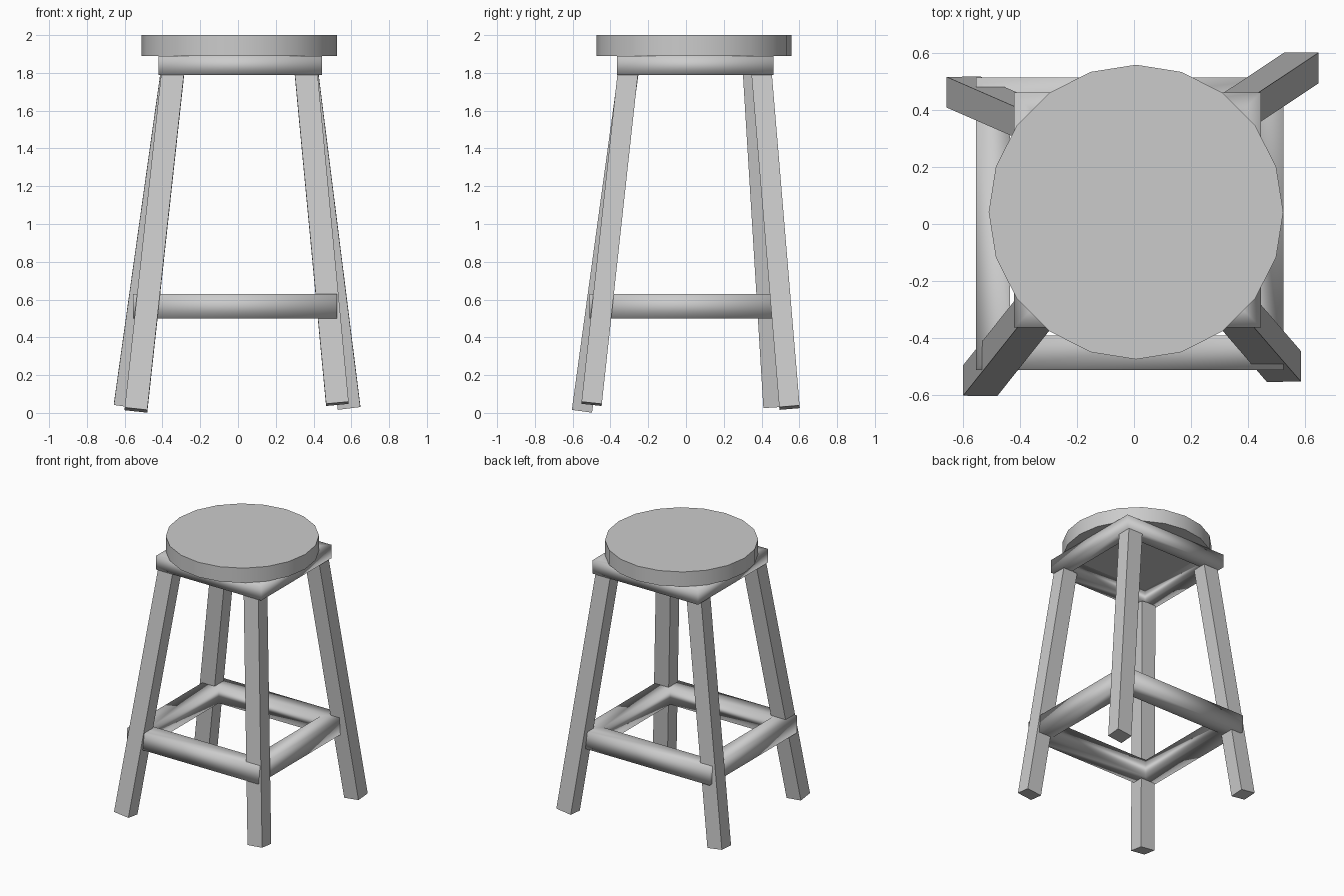
import bpy, bmesh
from mathutils import Vector, Matrix

if "Cube" in bpy.data.objects:
    bpy.data.objects.remove(bpy.data.objects["Cube"])


def add_object(name, bm):
    bmesh.ops.recalc_face_normals(bm, faces=bm.faces)
    mesh = bpy.data.meshes.new(name)
    bm.to_mesh(mesh)
    bm.free()
    obj = bpy.data.objects.new(name, mesh)
    bpy.context.collection.objects.link(obj)
    return obj


def frame(name, x0, x1, y0, y1, z0, z1, t):
    """Square ring of four bars with width t, softly shaded."""
    bm = bmesh.new()

    def loop(inset, z):
        a, b, c, d = x0 + inset, x1 - inset, y0 + inset, y1 - inset
        return [bm.verts.new((x, y, z)) for x, y in ((a, c), (b, c), (b, d), (a, d))]

    rings = [loop(0, z0), loop(0, z1), loop(t, z1), loop(t, z0)]
    for i in range(4):
        p, q = rings[i], rings[(i + 1) % 4]
        for j in range(4):
            k = (j + 1) % 4
            bm.faces.new((p[j], p[k], q[k], q[j]))
    obj = add_object(name, bm)
    obj.data.shade_smooth()
    return obj


def leg(name, foot, top, width=0.12, depth=0.108):
    """Straight square bar running from foot to top, with square-cut ends."""
    foot, top = Vector(foot), Vector(top)
    axis = (top - foot).normalized()
    side = (Vector((1, 0, 0)) - axis * axis.x).normalized()
    rot = Matrix((side, axis.cross(side), axis)).transposed().to_4x4()
    size = Matrix.Diagonal((width, depth, (top - foot).length, 1))
    bm = bmesh.new()
    bmesh.ops.create_cube(bm, size=1, matrix=Matrix.Translation((foot + top) / 2) @ rot @ size)
    return add_object(name, bm)


# Round 20-sided seat
bpy.ops.mesh.primitive_cylinder_add(vertices=20, radius=0.517, depth=0.11,
                                    location=(0.007, 0.042, 1.945))
bpy.context.object.name = "seat"
bpy.ops.object.shade_smooth_by_angle()

# Apron under the seat and foot rest between the legs
frame("apron", -0.422, 0.446, -0.364, 0.462, 1.79, 1.89, 0.10)
frame("foot_rest", -0.555, 0.525, -0.512, 0.515, 0.50, 0.63, 0.12)

# Four splayed legs, each at its own slightly uneven angle
leg("front_left_leg", (-0.54, -0.55, 0.015), (-0.345, -0.305, 1.80))
leg("front_right_leg", (0.526, -0.50, 0.048), (0.36, -0.308, 1.80))
leg("back_right_leg", (0.588, 0.548, 0.028), (0.365, 0.40, 1.80))
leg("back_left_leg", (-0.598, 0.463, 0.037), (-0.35, 0.355, 1.80))
